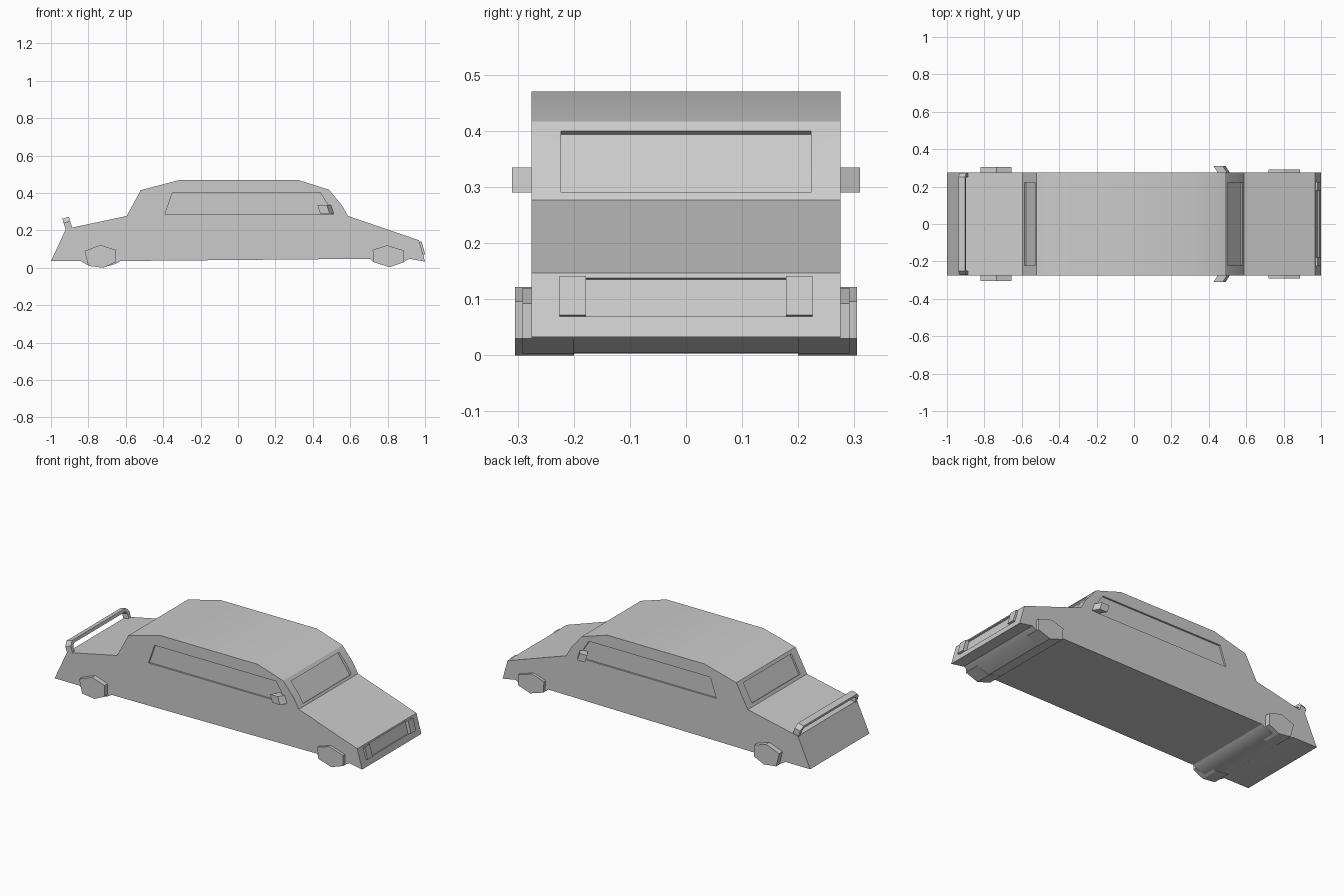
import bpy, bmesh, math
from mathutils import Vector

if "Cube" in bpy.data.objects:
    bpy.data.objects.remove(bpy.data.objects["Cube"])


def mesh_object(name, rings):
    """Close two matching rings of 3D points into a solid."""
    bm = bmesh.new()
    a, b = [[bm.verts.new(p) for p in ring] for ring in rings]
    bm.faces.new(a)
    bm.faces.new(b)
    for i in range(len(a)):
        j = (i + 1) % len(a)
        bm.faces.new((a[i], a[j], b[j], b[i]))
    bmesh.ops.recalc_face_normals(bm, faces=bm.faces)
    mesh = bpy.data.meshes.new(name)
    bm.to_mesh(mesh)
    bm.free()
    obj = bpy.data.objects.new(name, mesh)
    bpy.context.collection.objects.link(obj)
    return obj


def prism(name, profile, y0, y1):
    return mesh_object(name, [[(x, y, z) for x, z in profile] for y in (y0, y1)])


def slab(name, p, q, inner, outer, y0, y1):
    """Panel lying along the profile line p-q, from depth inner to height outer."""
    p, q = Vector(p), Vector(q)
    d = (q - p).normalized()
    n = Vector((-d.y, d.x))
    return prism(name, [p - n * inner, q - n * inner, q + n * outer, p + n * outer], y0, y1)


def cut(target, cutter):
    bpy.context.view_layer.objects.active = target
    mod = target.modifiers.new("recess", 'BOOLEAN')
    mod.object = cutter
    mod.operation = 'DIFFERENCE'
    mod.solver = 'EXACT'
    bpy.ops.object.modifier_apply(modifier=mod.name)
    bpy.data.objects.remove(cutter)


# Body: side profile including the low ridges under the wheels
W = 0.275
body = prism("body", [
    (-1.0, 0.035), (-0.92, 0.208), (-0.595, 0.277), (-0.52, 0.415),
    (-0.31, 0.47), (0.32, 0.47), (0.487, 0.417), (0.555, 0.335),
    (0.588, 0.277), (0.968, 0.147), (1.0, 0.033), (0.915, 0.048),
    (0.885, 0.03), (0.81, 0.005), (0.725, 0.03), (0.705, 0.048),
    (-0.63, 0.036), (-0.655, 0.02), (-0.72, 0.003), (-0.80, 0.012),
    (-0.84, 0.035)], -W, W)

# Recessed windows and grille
side_window = [(-0.39, 0.288), (0.51, 0.288), (0.44, 0.402), (-0.35, 0.402)]
for s in (-1, 1):
    cut(body, prism("window_cutter", side_window, s * (W - 0.01), s * (W + 0.05)))
cut(body, slab("windshield_cutter", (0.502, 0.40), (0.58, 0.29), 0.011, 0.05, -0.223, 0.223))
cut(body, slab("rear_window_cutter", (-0.586, 0.293), (-0.529, 0.398), 0.01, 0.05, -0.223, 0.223))
cut(body, slab("grille_cutter", (0.971, 0.138), (0.99, 0.069), 0.01, 0.04, -0.18, 0.18))

bpy.ops.object.select_all(action='DESELECT')
body.select_set(True)
bpy.context.view_layer.objects.active = body
bpy.ops.object.shade_smooth_by_angle(angle=math.radians(30))

# Six-sided wheels, headlights and door mirrors on both sides
rear_wheel = [(-0.82, 0.09), (-0.735, 0.122), (-0.655, 0.096),
              (-0.655, 0.03), (-0.72, 0.0), (-0.80, 0.01)]
front_wheel = [(0.72, 0.096), (0.797, 0.12), (0.888, 0.092),
               (0.888, 0.03), (0.81, 0.003), (0.725, 0.03)]
for s, side in ((-1, "right"), (1, "left")):
    prism("rear_wheel_" + side, rear_wheel, s * 0.2, s * 0.305)
    prism("front_wheel_" + side, front_wheel, s * 0.2, s * 0.291)
    slab("headlight_" + side, (0.971, 0.138), (0.99, 0.069), 0.01, 0.011, s * 0.178, s * 0.225)
    quad = [(0.0, 0.335), (0.05, 0.335), (0.065, 0.29), (0.015, 0.29)]
    mesh_object("mirror_" + side, [
        [(0.425 + x, s * 0.31, z) for x, z in quad],
        [(0.455 + x, s * 0.262, z) for x, z in quad]])

# Rear spoiler: open frame with chamfered corners, leaning back
half = [(0.272, -0.01), (0.272, 0.038), (0.25, 0.062)]
inner = [(0.238, 0.045), (0.252, 0.03), (0.252, -0.01)]
right_half = half + [(0.0, 0.062)]
outline = half + [(-y, t) for y, t in reversed(half)]
outline += [(-y, t) for y, t in reversed(inner)] + inner
rings = []
for x, z in ((-0.921, 0.203), (-0.886, 0.213)):
    rings.append([(x - 0.3 * t, y, z + 0.96 * t) for y, t in outline])
mesh_object("spoiler", rings)
